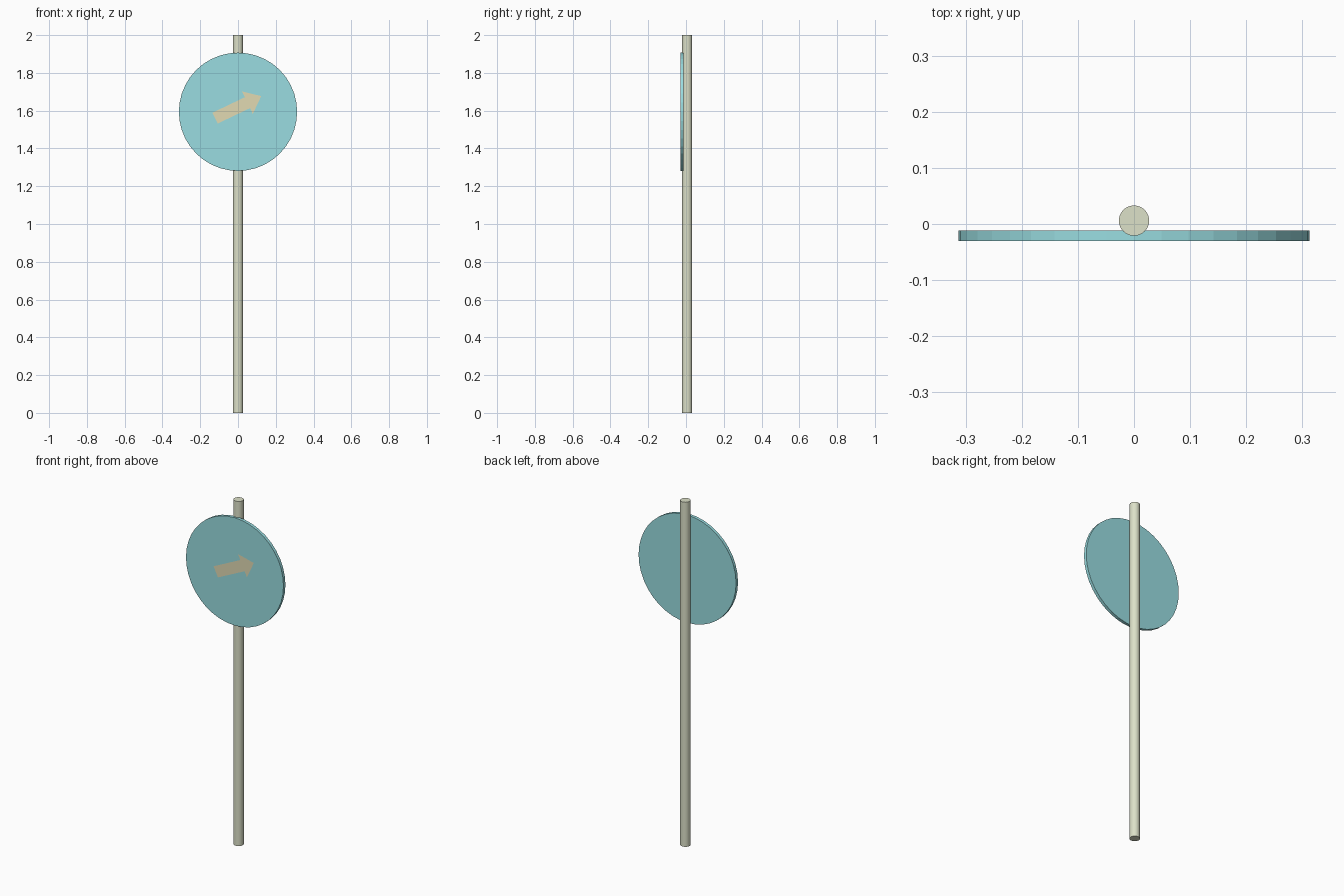
import bpy, bmesh, math
from mathutils import Matrix, Vector

if "Cube" in bpy.data.objects:
    bpy.data.objects.remove(bpy.data.objects["Cube"])


def paint(obj, name, rgb):
    mat = bpy.data.materials.new(name)
    mat.diffuse_color = (*rgb, 1)
    mat.use_nodes = True
    mat.node_tree.nodes["Principled BSDF"].inputs["Base Color"].default_value = mat.diffuse_color
    obj.data.materials.append(mat)


# round post
bpy.ops.mesh.primitive_cylinder_add(vertices=32, radius=0.027, depth=2, location=(0, 0.006, 1))
post = bpy.context.object
post.name = "post"
bpy.ops.object.shade_smooth_by_angle()
paint(post, "post_paint", (0.72, 0.75, 0.58))

# round sign plate, facing -y
bpy.ops.mesh.primitive_cylinder_add(vertices=40, radius=0.313, depth=0.018,
                                    location=(0, -0.021, 1.594), rotation=(math.pi / 2, 0, 0))
plate = bpy.context.object
plate.name = "sign_plate"
paint(plate, "plate_paint", (0.32, 0.72, 0.75))

# thin arrow on the front: outline along its axis, tilted upwards
half = [(0, 0.032), (0.19, 0.032), (0.19, 0.066)]
outline = half + [(0.271, 0)] + [(u, -v) for u, v in reversed(half)]
place = Matrix.Translation((-0.1215, 0, 1.5605)) @ Matrix.Rotation(-math.radians(25.5), 4, 'Y')
bm = bmesh.new()
face = bm.faces.new([bm.verts.new(place @ Vector((u, -0.0305, v))) for u, v in outline])
bm.normal_update()
if face.normal.y > 0:
    face.normal_flip()
mesh = bpy.data.meshes.new("arrow")
bm.to_mesh(mesh)
bm.free()
arrow = bpy.data.objects.new("arrow", mesh)
bpy.context.collection.objects.link(arrow)
paint(arrow, "arrow_paint", (0.75, 0.70, 0.45))
